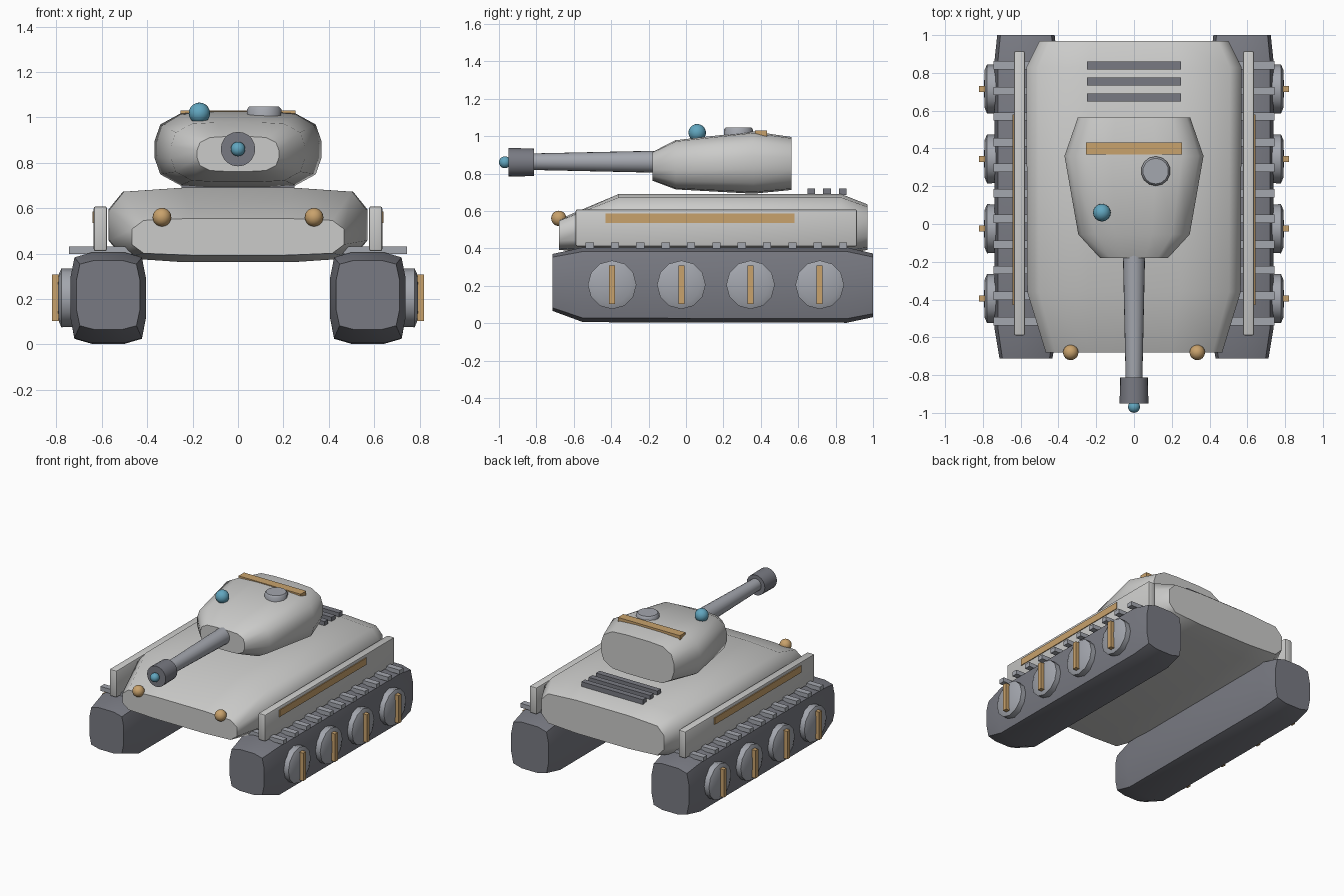
import bpy
import bmesh
from math import radians, pi
from mathutils import Matrix

if "Cube" in bpy.data.objects:
    bpy.data.objects.remove(bpy.data.objects["Cube"])


def material(name, r, g, b):
    m = bpy.data.materials.new(name)
    m.use_nodes = True
    m.diffuse_color = (r, g, b, 1)
    for n in m.node_tree.nodes:
        if n.type == 'BSDF_PRINCIPLED':
            n.inputs["Base Color"].default_value = (r, g, b, 1)
    return m


LIGHT = material("light grey armour", .6, .6, .59)
DARK = material("dark slate", .19, .195, .225)
STEEL = material("mid steel", .37, .385, .425)
GOLD = material("tan trim", .58, .36, .15)
BLUE = material("blue glass", .12, .38, .52)


def finish(name, bm, mat, angle=40):
    bmesh.ops.recalc_face_normals(bm, faces=bm.faces)
    mesh = bpy.data.meshes.new(name)
    bm.to_mesh(mesh)
    bm.free()
    mesh.materials.append(mat)
    ob = bpy.data.objects.new(name, mesh)
    bpy.context.collection.objects.link(ob)
    bpy.ops.object.select_all(action='DESELECT')
    ob.select_set(True)
    bpy.context.view_layer.objects.active = ob
    if angle:
        bpy.ops.object.shade_smooth_by_angle(angle=radians(angle))
    return ob


def loft(name, mat, quarter, stations, cx=0):
    """Skin along y; stations are (y, half width, bottom z, top z)."""
    right = quarter + [(-u, v) for u, v in reversed(quarter)]
    ring = right + [(-u, -v) for u, v in right]
    bm = bmesh.new()
    loops = []
    for y, w, lo, hi in stations:
        mid, h = (lo + hi) / 2, (hi - lo) / 2
        loops.append([bm.verts.new((cx + u * w, y, mid + v * h)) for u, v in ring])
    n = len(ring)
    for a, b in zip(loops, loops[1:]):
        for i in range(n):
            j = (i + 1) % n
            bm.faces.new((a[i], a[j], b[j], b[i]))
    bm.faces.new(loops[0])
    bm.faces.new(loops[-1])
    return finish(name, bm, mat, 45)


def box(name, mat, x, y, z, bevel=0):
    """Box from (min, max) ranges on each axis."""
    bm = bmesh.new()
    bmesh.ops.create_cube(bm, size=1)
    for v in bm.verts:
        v.co = [(r[0] + r[1]) / 2 + c * (r[1] - r[0]) for c, r in zip(v.co, (x, y, z))]
    if bevel:
        bmesh.ops.bevel(bm, geom=bm.edges[:], offset=bevel, segments=2,
                        profile=.5, affect='EDGES')
    return finish(name, bm, mat, 30 if bevel else 0)


def lathe(name, mat, profile, centre, turn, sides):
    """Turned part: (radius, height) profile about z, rotated then moved."""
    bm = bmesh.new()
    prev = None
    for r, h in profile:
        loop = bmesh.ops.create_circle(bm, segments=sides, radius=r,
                                       matrix=Matrix.Translation((0, 0, h)))["verts"]
        if prev:
            for i in range(sides):
                j = (i + 1) % sides
                bm.faces.new((prev[i], prev[j], loop[j], loop[i]))
        else:
            bm.faces.new(loop)
        prev = loop
    bm.faces.new(prev)
    bm.transform(Matrix.Translation(centre) @ turn)
    return finish(name, bm, mat, 45)


def ball(name, mat, centre, r):
    bm = bmesh.new()
    bmesh.ops.create_uvsphere(bm, u_segments=16, v_segments=10, radius=r,
                              matrix=Matrix.Translation(centre))
    return finish(name, bm, mat, 60)


SOFT_BOX = [(1, .42), (.89, .89), (.43, 1)]
ROUNDED = [(1, .22), (.93, .66), (.69, .95), (.32, 1)]
UPRIGHT = Matrix.Identity(4)
FORWARD = Matrix.Rotation(pi / 2, 4, 'X')

# Hull and turret
loft("hull", LIGHT, SOFT_BOX, [(-.68, .467, .392, .555), (-.36, .565, .362, .69),
                               (.83, .57, .362, .69), (.97, .5, .392, .635)])
loft("turret", LIGHT, ROUNDED, [(-.18, .18, .762, .915), (-.055, .295, .715, .978),
                                (.36, .368, .692, 1.025), (.565, .297, .712, .995)])

# Engine vents
for i in range(3):
    y = .67 + .084 * i
    box(f"engine_vent_{i + 1}", DARK, (-.25, .25), (y - .021, y + .021), (.685, .72))

# Gun
lathe("gun_barrel", STEEL, [(.06, .1), (.044, .83)], (0, 0, .863), FORWARD, 20)
lathe("muzzle", DARK, [(.074, .812), (.076, .95)], (0, 0, .86), FORWARD, 20)
ball("muzzle_tip", BLUE, (0, -.968, .86), .032)

# Turret fittings
lathe("hatch", STEEL, [(.076, .98), (.078, 1.035), (.068, 1.047)],
      (.115, .28, 0), UPRIGHT, 14)
ball("periscope", BLUE, (-.17, .06, 1.018), .047)
box("turret_band", GOLD, (-.253, .253), (.368, .432), (.99, 1.03))

# Running gear and side fittings, mirrored left and right
for side, s in (("left", 1), ("right", -1)):
    def span(a, b):
        return tuple(sorted((s * a, s * b)))

    loft(f"{side}_track", DARK, SOFT_BOX,
         [(-.713, .14, .065, .37), (-.55, .167, .005, .405),
          (.86, .167, .002, .405), (1.0, .152, .032, .372)], s * .572)
    box(f"{side}_skirt", LIGHT, span(.577, .636), (-.59, .915), (.41, .608), .01)
    box(f"{side}_skirt_stripe", GOLD, span(.634, .642), (-.43, .58), (.535, .585))
    ball(f"{side}_headlight", GOLD, (s * .335, -.68, .56), .041)

    for i in range(11):
        y = -.515 + .1355 * i
        box(f"{side}_cleat_{i + 1}", STEEL, span(.405, .745),
            (y - .022, y + .022), (.398, .43))

    outward = Matrix.Rotation(s * pi / 2, 4, 'Y')
    for i in range(4):
        y = -.395 + .37 * i
        lathe(f"{side}_wheel_{i + 1}", STEEL,
              [(.128, -.03), (.13, .04), (.1, .053), (.01, .056)],
              (s * .738, y, .205), outward, 12)
        box(f"{side}_wheel_bar_{i + 1}", GOLD, span(.74, .82),
            (y - .016, y + .016), (.103, .308))
